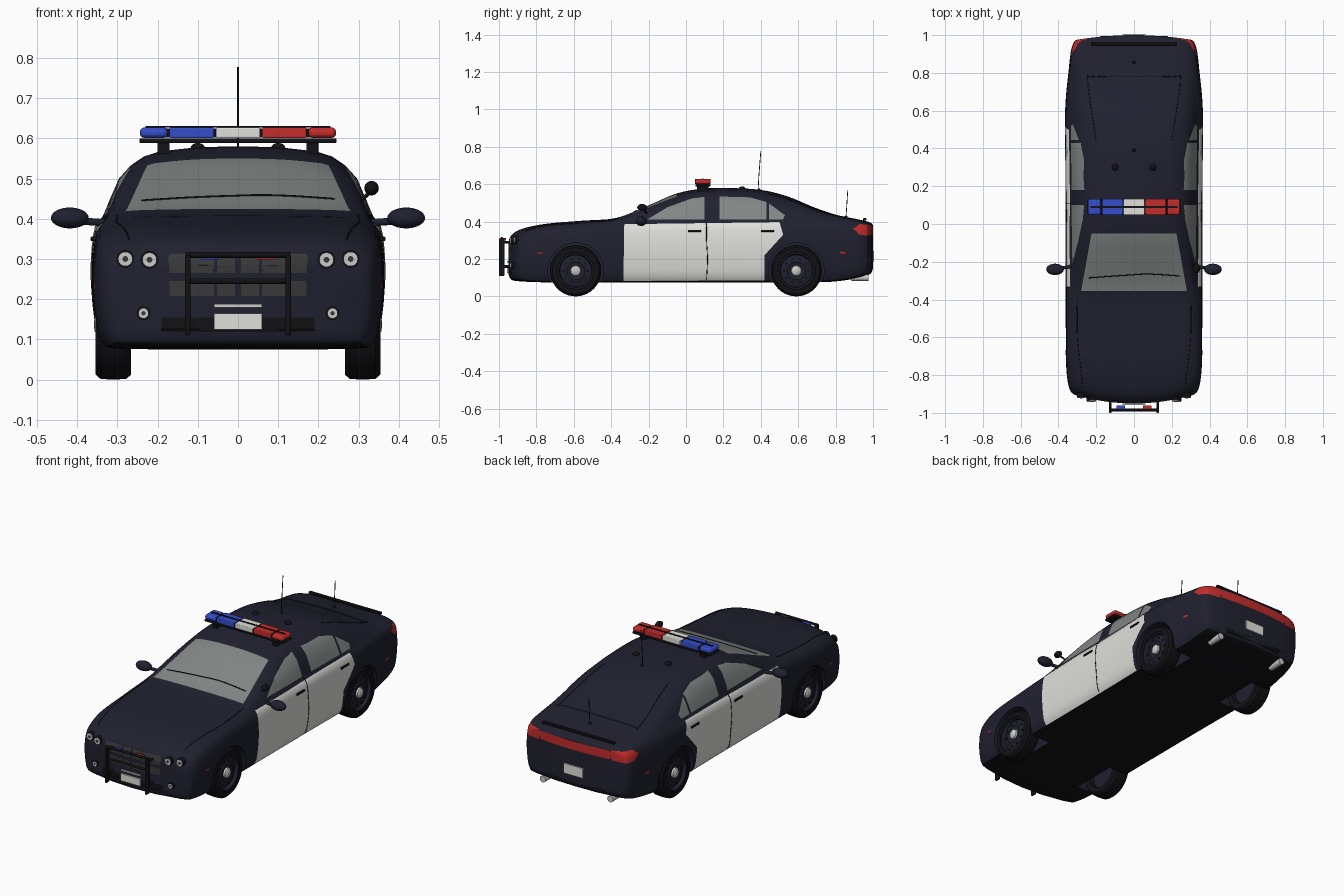
import bpy, bmesh, math
from mathutils import Vector
from mathutils.bvhtree import BVHTree

if "Cube" in bpy.data.objects:
    bpy.data.objects.remove(bpy.data.objects["Cube"])


def material(name, r, g, b):
    m = bpy.data.materials.new(name)
    m.use_nodes = True
    m.diffuse_color = (r, g, b, 1)
    m.node_tree.nodes["Principled BSDF"].inputs["Base Color"].default_value = (r, g, b, 1)
    return m


navy = material("dark navy paint", .014, .015, .028)
black = material("black rubber", .006, .006, .008)
white = material("white paint", .74, .74, .71)
glass = material("grey glass", .23, .24, .24)
red = material("red lens", .55, .025, .025)
blue = material("blue lens", .035, .075, .6)
silver = material("silver", .6, .6, .58)
mesh_grey = material("grille grey", .04, .04, .042)
SLOTS = [navy, black, white, glass, red, mesh_grey]


def spline(pts, n):
    """Smooth curve through tuples of any length."""
    p = [pts[0]] + list(pts) + [pts[-1]]
    out = []
    for a, b, c, d in zip(p, p[1:], p[2:], p[3:]):
        for s in range(n):
            t = s / n
            out.append(tuple(
                .5 * (2 * j + (k - i) * t + (2 * i - 5 * j + 4 * k - l) * t * t + (3 * j - i - 3 * k + l) * t ** 3)
                for i, j, k, l in zip(a, b, c, d)))
    return out + [tuple(pts[-1])]


# ---- body: lofted cross-sections (y, half width, bottom, shoulder, roof half width, top)
STATIONS = [
    (-.95, .315, .125, .26, .2, .285), (-.935, .335, .09, .295, .21, .325),
    (-.88, .35, .08, .33, .23, .36), (-.75, .36, .075, .36, .25, .388),
    (-.55, .362, .075, .375, .26, .405), (-.37, .362, .075, .388, .275, .42),
    (-.2, .362, .075, .395, .262, .487), (-.05, .362, .075, .4, .24, .55),
    (.1, .362, .075, .4, .235, .577), (.28, .363, .075, .403, .232, .578),
    (.42, .365, .075, .405, .228, .566), (.55, .366, .075, .405, .228, .532),
    (.68, .36, .075, .403, .235, .478), (.8, .348, .08, .4, .24, .437),
    (.93, .335, .1, .392, .24, .41), (.985, .32, .12, .38, .23, .395),
    (1, .305, .15, .365, .22, .38)]
LOWER = [(0, 0), (.8, .005), (.93, .05), (.975, .2), (1, .5), (.995, .75), (.97, .93), (.92, 1)]


def section(w, zb, zs, rw, zt):
    h, a = zt - zs, .92 * w
    pts = [(fx * w, zb + fz * (zs - zb)) for fx, fz in LOWER]
    pts += [(rw + .63 * (a - rw), zs + .55 * h), (rw, zs + .86 * h),
            (.7 * rw, zs + .95 * h), (.35 * rw, zs + .99 * h), (0, zt)]
    return spline(pts, 2)


def bend(x, y):
    """Round the nose and tail in plan."""
    nose = max(0, (-y - .5) / .45) ** 2
    tail = max(0, (y - .6) / .4) ** 2
    return y + (x / .36) ** 2 * (.06 * nose - .035 * tail)


bm = bmesh.new()
loft = [(s, 1) for s in spline(STATIONS, 4)]
shrink = (.75, .5, .25, 0)
loft = [(STATIONS[0], k) for k in reversed(shrink)] + loft + [(STATIONS[-1], k) for k in shrink]
rings = []
for (y, *params), k in loft:
    half = [(x * k, z) for x, z in section(*params)]
    ring = half + [(-x, z) for x, z in half[-2:0:-1]]
    rings.append([bm.verts.new((x, bend(x, y), z)) for x, z in ring])
for r, s in zip(rings, rings[1:]):
    for i in range(len(r)):
        j = (i + 1) % len(r)
        bm.faces.new((r[i], r[j], s[j], s[i]))
bmesh.ops.remove_doubles(bm, verts=bm.verts, dist=.0003)
bmesh.ops.dissolve_degenerate(bm, edges=bm.edges, dist=.0001)
bmesh.ops.recalc_face_normals(bm, faces=bm.faces)
bm.normal_update()
tree = BVHTree.FromBMesh(bm)


def paint(outline, axis, sign, mat):
    """Cut a convex outline into the skin along an axis and colour the inside."""
    i, j = [a for a in range(3) if a != axis]
    lo = [min(p[k] for p in outline) - .01 for k in (0, 1)]
    hi = [max(p[k] for p in outline) + .01 for k in (0, 1)]

    def near():
        return [f for f in bm.faces if f.normal[axis] * sign > .12 and all(
            max(v.co[a] for v in f.verts) > lo[k] and min(v.co[a] for v in f.verts) < hi[k]
            for k, a in enumerate((i, j)))]
    edges = list(zip(outline, outline[1:] + outline[:1]))
    for a, b in edges:
        co, no = Vector((0, 0, 0)), Vector((0, 0, 0))
        co[i], co[j] = a
        no[i], no[j] = b[1] - a[1], a[0] - b[0]
        fs = near()
        geom = fs + list({e for f in fs for e in f.edges}) + list({v for f in fs for v in f.verts})
        bmesh.ops.bisect_plane(bm, geom=geom, plane_co=co, plane_no=no, dist=.0002)
        bm.normal_update()
    for f in near():
        c = f.calc_center_median()
        side = [(b[0] - a[0]) * (c[j] - a[1]) - (b[1] - a[1]) * (c[i] - a[0]) for a, b in edges]
        if min(side) > 0 or max(side) < 0:
            f.material_index = SLOTS.index(mat)


def rect(u0, v0, u1, v1):
    return [(u0, v0), (u1, v0), (u1, v1), (u0, v1)]


for f in bm.faces:
    if f.normal.z < -.75:
        f.material_index = SLOTS.index(black)
for s in (1, -1):
    # white doors, side windows, lamps and markers
    paint([(-.335, .082), (.42, .085), (.42, .396), (-.33, .386)], 0, s, white)
    paint([(.42, .22), (.52, .33), (.5, .397), (.42, .396)], 0, s, white)
    paint([(-.21, .41), (.1, .41), (.1, .533), (.02, .52), (-.1, .476)], 0, s, glass)
    paint([(.18, .41), (.43, .41), (.43, .505), (.34, .53), (.18, .535)], 0, s, glass)
    paint([(.445, .41), (.52, .41), (.53, .435), (.445, .495)], 0, s, glass)
    paint([(.89, .362), (.925, .386), (1.01, .38), (1.01, .325), (.93, .33)], 0, s, red)
    paint(rect(-.785, .228, -.755, .235), 0, s, red)
    paint(rect(.81, .228, .84, .235), 0, s, red)
    # grille quarters
    for z0, z1 in ((.265, .312), (.208, .245)):
        paint(rect(*sorted((s * .06, s * .17))[:1], z0, max(s * .06, s * .17), z1), 1, -1, mesh_grey)
        paint(rect(min(s * .008, s * .052), z0, max(s * .008, s * .052), z1), 1, -1, mesh_grey)
    paint(rect(min(s * .225, s * .32), .325, max(s * .225, s * .32), .378), 1, 1, red)
paint([(-.28, -.355), (.28, -.355), (.225, -.05), (-.225, -.05)], 2, 1, glass)
paint(rect(-.19, .118, .19, .155), 1, -1, black)
paint(rect(-.218, .33, .218, .378), 1, 1, red)

mesh = bpy.data.meshes.new("body")
bm.to_mesh(mesh)
bm.free()
for m in SLOTS:
    mesh.materials.append(m)
body = bpy.data.objects.new("body", mesh)
bpy.context.collection.objects.link(body)


def finish(name, mat, smooth=True):
    o = bpy.context.object
    o.name = name
    if mat:
        o.data.materials.append(mat)
    if smooth:
        bpy.ops.object.shade_smooth_by_angle(angle=math.radians(35))
    return o


def box(name, loc, size, mat, bevel=0):
    bpy.ops.mesh.primitive_cube_add(size=1, location=loc)
    bpy.context.object.scale = size
    bpy.ops.object.transform_apply(location=False, rotation=False)
    o = finish(name, mat, False)
    if bevel:
        mod = o.modifiers.new("bevel", "BEVEL")
        mod.width, mod.segments = bevel, 3
    return o


def rod(name, loc, radius, depth, axis, mat, sides=24):
    rot = {"x": (0, math.pi / 2, 0), "y": (math.pi / 2, 0, 0), "z": (0, 0, 0)}[axis]
    bpy.ops.mesh.primitive_cylinder_add(vertices=sides, radius=radius, depth=depth, location=loc, rotation=rot)
    return finish(name, mat)


def ball(name, loc, size, mat):
    bpy.ops.mesh.primitive_uv_sphere_add(segments=24, ring_count=14, radius=1, location=loc)
    bpy.context.object.scale = size
    return finish(name, mat)


def tube(name, pts, radius, mat):
    cu = bpy.data.curves.new(name, "CURVE")
    cu.dimensions, cu.bevel_depth, cu.bevel_resolution, cu.use_fill_caps = "3D", radius, 2, True
    sp = cu.splines.new("POLY")
    sp.points.add(len(pts) - 1)
    for p, co in zip(sp.points, pts):
        p.co = (*co, 1)
    cu.materials.append(mat)
    bpy.context.collection.objects.link(bpy.data.objects.new(name, cu))


def on_body(u, v, axis, sign):
    """Point on the skin seen along an axis."""
    o, d = Vector((0, 0, 0)), Vector((0, 0, 0))
    i, j = [a for a in range(3) if a != axis]
    o[i], o[j], o[axis], d[axis] = u, v, 2 * sign, -sign
    hit = tree.ray_cast(o, d)[0]
    return hit if hit else o * .5


def seam(name, pts, axis, sign, radius=.0025):
    tube(name, [on_body(*p, axis, sign) for p in spline(pts, 8)], radius, black)


# ---- wheel arches cut out of the body
WHEELS = [(s, y) for s in (1, -1) for y in (-.59, .59)]
for s, y in WHEELS:
    cutter = rod("arch_cutter", (s * .36, y, .138), .148, .3, "x", None, 48)
    cutter.hide_render = True
    mod = body.modifiers.new("arch", "BOOLEAN")
    mod.operation, mod.solver, mod.object = "DIFFERENCE", "EXACT", cutter
    bpy.context.view_layer.objects.active = body
    bpy.ops.object.modifier_apply(modifier=mod.name)
    bpy.data.objects.remove(cutter)
bpy.ops.object.select_all(action="DESELECT")
body.select_set(True)
bpy.context.view_layer.objects.active = body
bpy.ops.object.shade_smooth_by_angle(angle=math.radians(35))


# ---- wheels: (radius, x) profiles turned about the axle
def lathe(name, profile, s, y, mat):
    b = bmesh.new()
    vs = [b.verts.new((s * x, 0, r)) for r, x in profile]
    es = [b.edges.new(e) for e in zip(vs, vs[1:])]
    bmesh.ops.spin(b, geom=vs + es, cent=(0, 0, 0), axis=(1, 0, 0), angle=2 * math.pi, steps=40)
    bmesh.ops.remove_doubles(b, verts=b.verts, dist=.0002)
    bmesh.ops.recalc_face_normals(b, faces=b.faces)
    me = bpy.data.meshes.new(name)
    b.to_mesh(me)
    b.free()
    o = bpy.data.objects.new(name, me)
    o.location = (0, y, .137)
    bpy.context.collection.objects.link(o)
    bpy.context.view_layer.objects.active = o
    bpy.ops.object.select_all(action="DESELECT")
    o.select_set(True)
    finish(name, mat)


for s, y in WHEELS:
    lathe("tire", [(.09, .3), (.095, .268), (.125, .266), (.135, .278), (.137, .31), (.135, .342),
                   (.124, .354), (.1, .354), (.094, .335)], s, y, black)
    lathe("rim", [(0, .29), (.09, .29), (.098, .352), (.09, .352), (.084, .336), (.07, .338),
                  (.048, .346), (.032, .34), (0, .34)], s, y, navy)
    lathe("hub_cap", [(.029, .336), (.026, .35), (.016, .357), (0, .358)], s, y, silver)
    for k in range(10):
        a = k * math.pi / 5
        rod("rim_hole", (s * .3375, y + .064 * math.cos(a), .137 + .064 * math.sin(a)), .008, .009, "x", black, 10)

# ---- roof light bar
box("light_bar_base", (0, .09, .594), (.49, .08, .012), black, .004)
box("light_bar_core", (0, .09, .613), (.42, .07, .022), black)
box("light_bar_rail", (0, .09, .629), (.46, .008, .004), black)
for s, lens in ((-1, blue), (1, red)):
    box("inner_lens", (s * .115, .09, .614), (.11, .084, .027), lens, .004)
    box("outer_lens", (s * .209, .09, .614), (.07, .084, .027), lens, .012)
    box("light_bar_foot", (s * .185, .09, .57), (.03, .06, .045), black, .004)
    box("push_bar_lamp", (s * .07, -.972, .305), (.045, .02, .013), lens)
box("centre_lens", (0, .09, .614), (.11, .084, .027), white, .004)

# ---- roof aerials and pods
tube("roof_aerial", [(0, .385, .56), (0, .39, .65), (0, .4, .777)], .002, black)
tube("boot_aerial", [(0, .855, .415), (0, .865, .57)], .002, black)
for x, y, r in ((-.1, .3, .018), (.1, .3, .018), (0, .39, .009), (0, .855, .009)):
    ball("aerial_pod", on_body(x, y, 2, 1), (r, r, r * .8), black)

# ---- both sides: mirrors, handles, lamps, exhausts, push bar posts
for s in (1, -1):
    ball("mirror", (s * .418, -.24, .402), (.047, .03, .026), navy)
    tube("mirror_arm", [(s * .33, -.225, .39), (s * .4, -.235, .395)], .009, navy)
    for y in (.045, .435):
        box("door_handle", (on_body(y, .35, 0, s).x, y, .35), (.012, .07, .011), black, .003)
    seam("door_seam", [(.11, .09), (.115, .2), (.11, .3), (.11, .4)], 0, s, .002)
    for x, z, r in ((.28, .3, .018), (.22, .298, .018), (.235, .165, .013)):
        p = on_body(s * x, z, 1, -1)
        rod("lamp_bezel", p, r + .004, .024, "y", black)
        rod("lamp", p, r, .034, "y", silver)
        rod("lamp_bulb", p + Vector((0, -.014, 0)), r * .4, .01, "y", mesh_grey)
    rod("exhaust", (s * .21, .93, .1), .018, .09, "y", silver)
    box("push_bar_post", (s * .125, -.985, .21), (.014, .03, .2), black, .005)
    for z in (.16, .29):
        rod("push_bar_mount", (s * .125, -.95, z), .007, .07, "y", black, 12)
for z in (.31, .245):
    rod("push_bar_rail", (0, -.985, z), .007, .26, "x", black, 12)

# ---- spotlight, plates, spoiler and fine lines
ball("spotlight", (.332, -.235, .476), (.018, .026, .018), black)
tube("spotlight_stem", [(.29, -.2, .43), (.332, -.23, .47)], .005, black)
front = on_body(0, .145, 1, -1).y
box("front_plate", (0, front - .004, .145), (.12, .008, .04), white)
box("front_trim", (0, front - .004, .184), (.12, .008, .008), silver)
box("rear_plate", (0, on_body(0, .215, 1, 1).y, .215), (.12, .012, .055), white)
box("spoiler", (0, .955, .412), (.45, .018, .012), black, .003)
box("rear_bumper_step", (0, .965, .14), (.36, .06, .02), black, .005)
seam("wiper", [(-.24, -.285), (-.1, -.275), (-.02, -.27), (.08, -.265), (.24, -.275)], 2, 1, .003)
seam("boot_seam", [(-.2, .44), (-.245, .76), (-.2, .78), (.2, .78), (.245, .76), (.2, .44)], 2, 1, .002)
for s in (1, -1):
    seam("bonnet_seam", [(s * .3, -.38), (s * .3, -.6), (s * .27, -.86)], 2, 1, .002)
